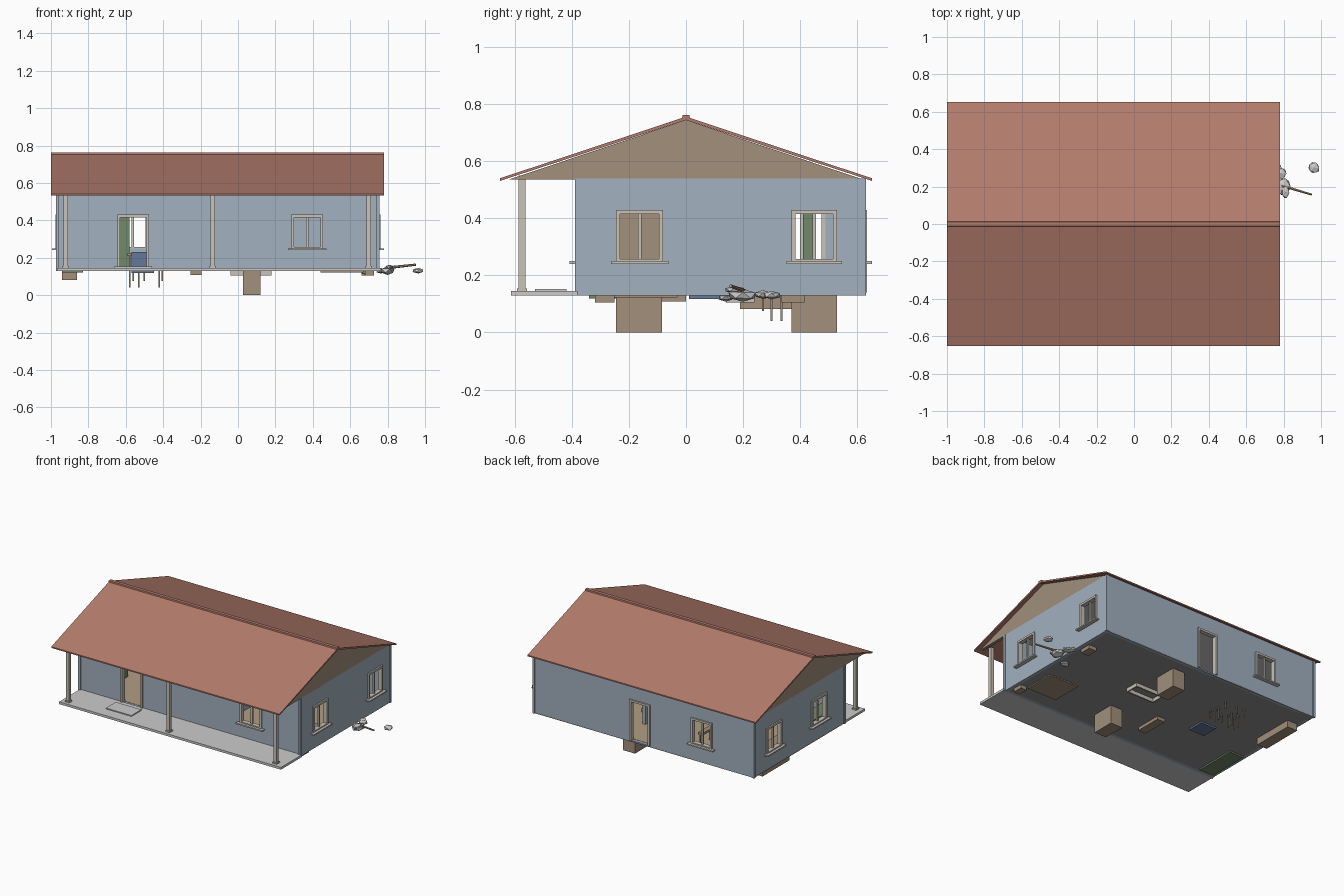
import bpy, bmesh, random
from mathutils import Vector, Matrix

if "Cube" in bpy.data.objects:
    bpy.data.objects.remove(bpy.data.objects["Cube"])

random.seed(4)


def mat(name, r, g, b):
    m = bpy.data.materials.new(name)
    m.diffuse_color = (r, g, b, 1)
    m.use_nodes = True
    m.node_tree.nodes["Principled BSDF"].inputs["Base Color"].default_value = m.diffuse_color
    return m


ROOF = mat("roof_tile", .45, .20, .15)
WALL = mat("wall_paint", .36, .44, .52)
TAN = mat("timber", .36, .28, .20)
TRIM = mat("trim", .58, .54, .48)
FLOOR = mat("floorboards", .45, .34, .23)
BASE = mat("foundation", .28, .28, .28)
GREEN = mat("green_paint", .17, .25, .14)
BLUE = mat("blue_fabric", .13, .19, .32)


def finish(name, bm, material):
    bmesh.ops.recalc_face_normals(bm, faces=bm.faces)
    me = bpy.data.meshes.new(name)
    bm.to_mesh(me)
    bm.free()
    ob = bpy.data.objects.new(name, me)
    bpy.context.collection.objects.link(ob)
    if material:
        me.materials.append(material)
    return ob


def boxes(name, specs, material=None):
    """One object made of boxes given as x0, x1, y0, y1, z0, z1."""
    bm = bmesh.new()
    for x0, x1, y0, y1, z0, z1 in specs:
        m = Matrix.Translation(((x0 + x1) / 2, (y0 + y1) / 2, (z0 + z1) / 2))
        m = m @ Matrix.Diagonal((abs(x1 - x0), abs(y1 - y0), abs(z1 - z0), 1))
        bmesh.ops.create_cube(bm, size=1, matrix=m)
    return finish(name, bm, material)


def prism(name, profiles, x0, x1, material):
    """Extrude closed (y, z) profiles along x."""
    bm = bmesh.new()
    for pts in profiles:
        f = bm.faces.new([bm.verts.new((x0, y, z)) for y, z in pts])
        ext = bmesh.ops.extrude_face_region(bm, geom=[f])
        vs = [v for v in ext["geom"] if isinstance(v, bmesh.types.BMVert)]
        bm.faces.new([v for v in f.verts]) if not f.is_valid else None
        bmesh.ops.translate(bm, vec=(x1 - x0, 0, 0), verts=vs)
    return finish(name, bm, material)


Z0, Z1 = .13, .54
WIN, DOOR = (.25, .43), (.14, .43)
T = .022


def wall(name, axis, plane, s, a0, a1, openings):
    """Wall with openings (a0, a1, is_door), each framed; s is the outward sign."""
    def b(p, q, d0, d1, z0, z1):
        e0, e1 = plane + s * d0, plane + s * d1
        return (p, q, e0, e1, z0, z1) if axis == "x" else (e0, e1, p, q, z0, z1)
    parts, frames, sills = [], [], []
    cur = a0
    for p, q, door in sorted(openings):
        lo, hi = DOOR if door else WIN
        parts.append(b(cur, p, -T, 0, Z0, Z1))
        parts.append(b(p, q, -T, 0, hi, Z1))
        parts.append(b(p, q, -T, 0, Z0, lo))
        cur = q
        w = .014
        frames += [b(p, p + w, -T, .01, lo, hi), b(q - w, q, -T, .01, lo, hi),
                   b(p + w, q - w, -T, .01, hi - w, hi)]
        if not door:
            c = (p + q) / 2
            frames += [b(c - .006, c + .006, -.014, -.002, lo, hi),
                       b(p + w, q - w, -T, .01, lo, lo + .008)]
            sills.append(b(p - .018, q + .018, -T, .028, lo - .009, lo))
    parts.append(b(cur, a1, -T, 0, Z0, Z1))
    boxes(name, parts, WALL)
    boxes(name + "_frames", frames, TRIM)
    if sills:
        boxes(name + "_sills", sills, TRIM)


# Outer walls with their doors and windows
XL, XR, YF, YB = -.967, .752, -.38, .625
wall("front_wall", "x", YF, -1, XL, XR, [(-.645, -.475, True), (.285, .455, False)])
wall("back_wall", "x", YB, 1, XL, XR, [(-.16, 0, True), (-.645, -.48, False)])
wall("right_wall", "y", XR, 1, YF + T, YB - T, [(-.245, -.08, False), (.37, .53, False)])
wall("left_wall", "y", XL, -1, YF + T, YB - T, [(-.18, -.01, False), (.32, .49, False)])
boxes("corner_trim", [(x - .012, x + .005, y - .01, y + .006, Z0, Z1)
                      for x in (XL + .005, XR) for y in (YF, YB)], WALL)

# Floor, ceiling, inner partition
boxes("foundation_slab", [(XL, XR, YF, YB, .13, .138)], BASE)
boxes("floor", [(XL + T, XR - T, YF + T, YB - T, .138, .142)], FLOOR)
boxes("ceiling", [(XL + T, XR - T, YF + T, YB - T, .53, .54)])
boxes("partition", [(.05, .075, YF + T, .38, .14, .53), (.05, .075, .52, YB - T, .14, .53),
                    (.05, .075, .38, .52, .43, .53)], WALL)

# Porch: slab, posts, doormat
boxes("porch_slab", [(XL, XR + .012, -.613, YF, .13, .146)])
boxes("porch_posts", [(x - .012, x + .012, -.587, -.563, .146, .55)
                      for x in (-.92, -.135, .70)], TRIM)
boxes("post_bases", [(x - .017, x + .017, -.592, -.558, .146, .155)
                     for x in (-.92, -.135, .70)], TRIM)
boxes("doormat", [(-.66, -.46, -.53, -.42, .146, .153)])

# Roof slopes, ridge cap, gable panels
prism("roof", [[(0, .757), (s * .652, .541), (s * .652, .532), (0, .745)]
               for s in (-1, 1)], -1, .78, ROOF)
prism("ridge_cap", [[(-.014, .75), (-.012, .762), (.012, .762), (.014, .75)]], -1, .78, ROOF)
for nm, x in (("left_gable", XL), ("right_gable", XR - .02)):
    prism(nm, [[(-.62, .537), (.62, .537), (0, .745)]], x, x + .02, TAN)

# Furniture whose undersides drop below the floor
boxes("inner_doors", [(.027, .12, -.245, -.085, 0, .14), (.04, .085, -.245, -.085, .14, .43),
                      (.027, .12, .37, .53, 0, .14)], TAN)
boxes("bed_frame", [(-.04, .18, .14, .15, .105, .17), (-.04, .18, .23, .24, .105, .17),
                    (-.04, -.03, .15, .23, .105, .17), (.17, .18, .15, .23, .105, .17)], TRIM)
boxes("chest", [(-.255, -.195, -.19, 0, .108, .22)], TAN)
boxes("blue_seat", [(-.57, -.45, .01, .13, .118, .23)], BLUE)
boxes("green_cabinet", [(-.94, -.83, -.34, -.04, .12, .26)], GREEN)
boxes("green_locker", [(-.65, -.58, .41, .45, .142, .43)], GREEN)
boxes("sideboard", [(-.94, -.862, .19, .49, .082, .25)], TAN)
boxes("bedside_boxes", [(.66, .72, .335, .415, .105, .2), (.68, .728, -.32, -.25, .105, .2)], TAN)
boxes("low_table", [(.44, .67, -.25, -.03, .122, .2)], TAN)
boxes("chair_legs", [(x - .004, x + .004, y - .004, y + .004, .04, .22)
                     for x in (-.58, -.53, -.42) for y in (.3, .335)]
      + [(x - .004, x + .004, y - .004, y + .004, .075, .22)
         for x in (-.56, -.50, -.405) for y in (.27, .42)], TAN)
boxes("chair_seats", [(-.59, -.49, .26, .43, .21, .225), (-.43, -.395, .26, .43, .21, .225)], TAN)

# Rubble by the right wall, with a fallen stick
for i, (x, y, z, sx, sy, sz) in enumerate([
        (.80, .20, .13, .045, .06, .026), (.785, .27, .132, .035, .035, .017),
        (.81, .17, .15, .025, .04, .014), (.69, .14, .122, .035, .03, .014),
        (.765, .30, .13, .03, .028, .018), (.963, .30, .131, .036, .036, .017)]):
    bm = bmesh.new()
    bmesh.ops.create_icosphere(bm, subdivisions=1, radius=1)
    for v in bm.verts:
        k = random.uniform(.8, 1.02)
        v.co = Vector((x + v.co.x * sx * k, y + v.co.y * sy * k, z + v.co.z * sz * k))
    finish("rock_%d" % (i + 1), bm, None)
bm = bmesh.new()
a, c = Vector((.79, .205, .145)), Vector((.95, .157, .163))
bmesh.ops.create_cone(bm, cap_ends=True, segments=6, radius1=.008, radius2=.006, depth=(c - a).length,
                      matrix=Matrix.Translation((a + c) / 2) @ (c - a).to_track_quat("Z", "Y").to_matrix().to_4x4())
finish("stick", bm, TAN)
